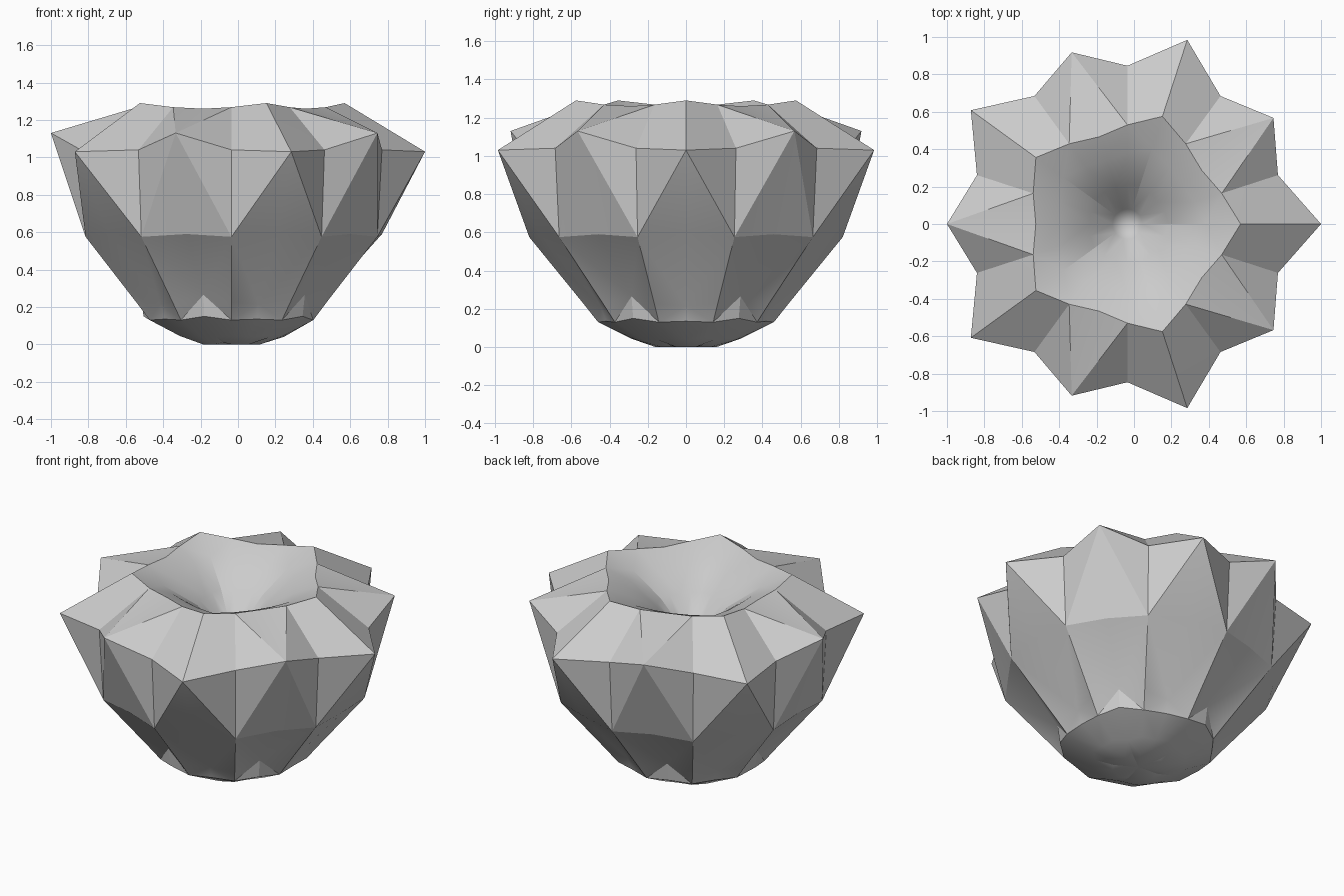
import bpy, bmesh
from math import sin, cos, pi

if "Cube" in bpy.data.objects:
    bpy.data.objects.remove(bpy.data.objects["Cube"])

CX = -0.035   # five-fold axis is slightly off the bounding-box centre

# Each ring: (radius, height) for main petals, in-between petals, valleys,
# then the diagonal used (True = from petal below to valley above)
RINGS = [
    ((0.15, 0.00), (0.15, 0.01), (0.16, 0.00), False),
    ((0.28, 0.04), (0.26, 0.04), (0.29, 0.045), True),
    ((0.44, 0.135), (0.47, 0.15), (0.46, 0.13), False),
    ((0.47, 0.215), (0.485, 0.265), (0.535, 0.225), True),
    ((0.805, 0.59), (0.78, 0.59), (0.82, 0.575), False),
    ((1.035, 1.03), (0.965, 1.13), (0.846, 1.04), None),
    ((0.605, 1.29), (0.49, 1.26), (0.53, 1.268), False),
    ((0.42, 1.21), (0.36, 1.20), (0.38, 1.205), False),
    ((0.22, 1.08), (0.20, 1.08), (0.21, 1.08), False),
    ((0.08, 0.94), (0.08, 0.94), (0.08, 0.94), False),
]
N = 20

bm = bmesh.new()


def make_ring(main, between, valley):
    ring = []
    for i in range(N):
        r, z = valley if i % 2 else (main if i % 4 == 0 else between)
        a = 2 * pi * i / N
        ring.append(bm.verts.new((CX + r * cos(a), r * sin(a), z)))
    return ring


rings = [make_ring(*r[:3]) for r in RINGS]

# Faceted walls between rings
for k in range(len(rings) - 1):
    lo, up = rings[k], rings[k + 1]
    for i in range(N):
        j = (i + 1) % N
        petal, valley = (j, i) if i % 2 else (i, j)
        petal_low = RINGS[k][3]
        if petal_low is None:          # top of petals: folds differ per kind
            petal_low = petal % 4 != 0
        start = petal if petal_low else valley
        if start == i:                 # diagonal lo[i] - up[j]
            bm.faces.new((lo[i], lo[j], up[j]))
            bm.faces.new((lo[i], up[j], up[i]))
        else:                          # diagonal lo[j] - up[i]
            bm.faces.new((lo[i], lo[j], up[i]))
            bm.faces.new((lo[j], up[j], up[i]))

# Closed base and bottom of the funnel
base = bm.verts.new((CX, 0, 0))
pit = bm.verts.new((CX, 0, 0.86))
for i in range(N):
    j = (i + 1) % N
    bm.faces.new((base, rings[0][j], rings[0][i]))
    bm.faces.new((pit, rings[-1][i], rings[-1][j]))

bmesh.ops.recalc_face_normals(bm, faces=bm.faces)
mesh = bpy.data.meshes.new("petal_bowl")
bm.to_mesh(mesh)
bm.free()
bowl = bpy.data.objects.new("petal_bowl", mesh)
bpy.context.collection.objects.link(bowl)

# Soft shading inside panels, crisp folds
bpy.context.view_layer.objects.active = bowl
bowl.select_set(True)
bpy.ops.object.shade_smooth_by_angle(angle=0.3)
